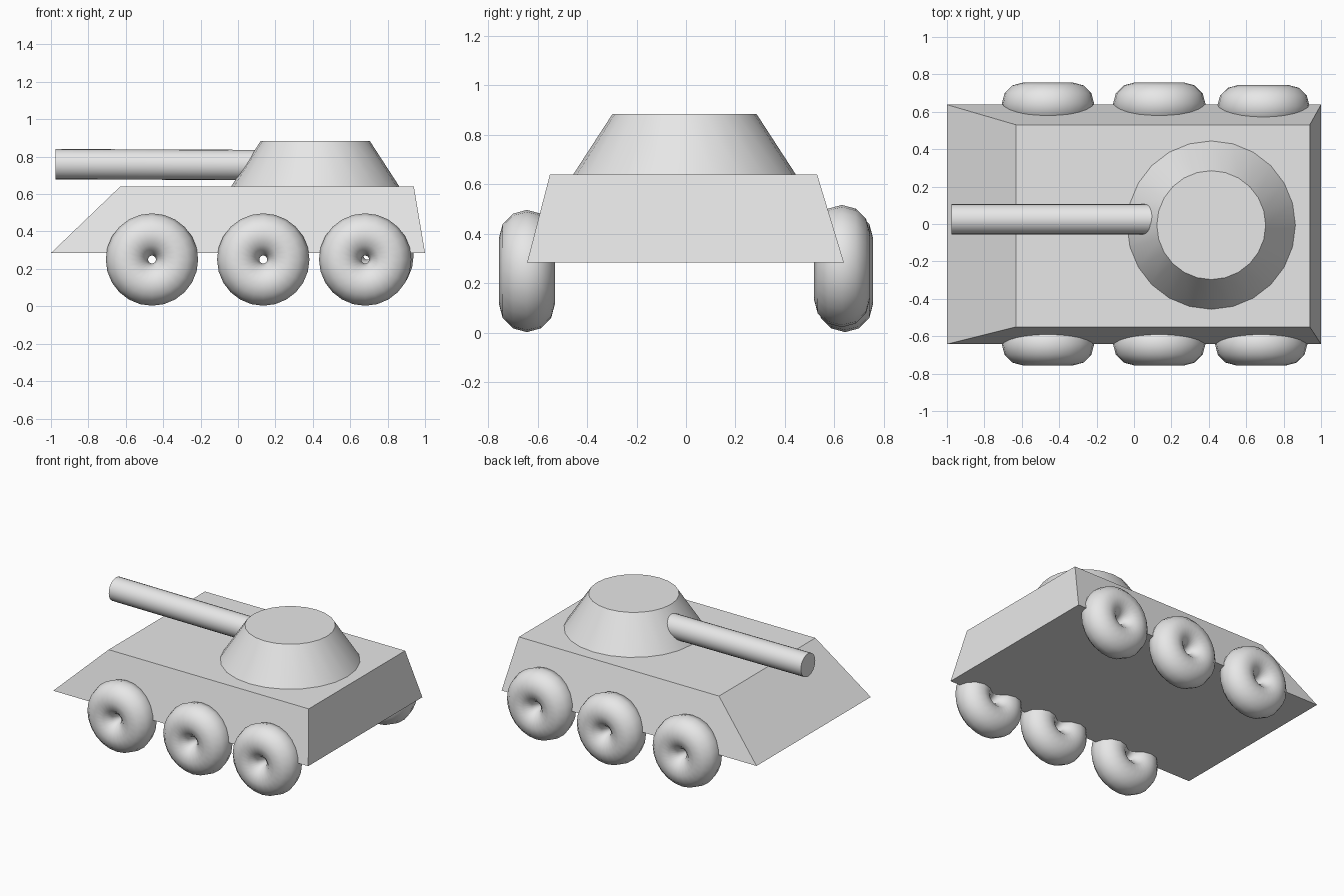
import bpy
import math
from mathutils import Vector

cube = bpy.data.objects.get("Cube")
if cube:
    bpy.data.objects.remove(cube, do_unlink=True)

grey = bpy.data.materials.new("light grey")
grey.use_nodes = True
grey.diffuse_color = (0.8, 0.8, 0.8, 1)
grey.node_tree.nodes["Principled BSDF"].inputs["Base Color"].default_value = (0.8, 0.8, 0.8, 1)


def finish(name, smooth_angle):
    """Name the active object, colour it and smooth its shallow edges."""
    obj = bpy.context.object
    obj.name = name
    obj.data.materials.append(grey)
    bpy.ops.object.shade_smooth_by_angle(angle=math.radians(smooth_angle))
    return obj


# Hull: a box whose top is drawn in, with a long sloped nose
bpy.ops.mesh.primitive_cube_add(size=2)
hull = bpy.context.object
for v in hull.data.vertices:
    left, back, top = v.co.x > 0, v.co.y > 0, v.co.z > 0
    if top:
        v.co = (0.94 if left else -0.63, 0.53 if back else -0.55, 0.64)
    else:
        v.co = (1.0 if left else -1.0, 0.638 if back else -0.642, 0.285)
finish("hull", 20)

# Turret: a truncated cone
bottom, top = 0.64, 0.885
bpy.ops.mesh.primitive_cone_add(vertices=24, radius1=0.45, radius2=0.291, depth=top - bottom,
                                location=(0.413, -0.006, (bottom + top) / 2))
finish("turret", 40)

# Gun barrel: a cylinder from the muzzle into the turret
muzzle, breech = Vector((-0.975, 0.025, 0.76)), Vector((0.2, 0.025, 0.755))
axis = breech - muzzle
bpy.ops.mesh.primitive_cylinder_add(vertices=24, radius=0.081, depth=axis.length,
                                    location=(muzzle + breech) / 2,
                                    rotation=axis.to_track_quat("Z", "Y").to_euler())
finish("gun_barrel", 40)

# Wheels: fat tyres with a pinhole hub, three on each side
wheels = {
    "right_wheel_front": (-0.46, -0.643, 0.25),
    "right_wheel_middle": (0.135, -0.643, 0.25),
    "right_wheel_rear": (0.68, -0.643, 0.25),
    "left_wheel_front": (-0.46, 0.643, 0.25),
    "left_wheel_middle": (0.135, 0.643, 0.25),
    "left_wheel_rear": (0.692, 0.63, 0.27),
}
for name, place in wheels.items():
    bpy.ops.mesh.primitive_torus_add(major_radius=0.134, minor_radius=0.113,
                                     major_segments=24, minor_segments=12,
                                     location=place, rotation=(math.pi / 2, 0, 0))
    finish(name, 80)
